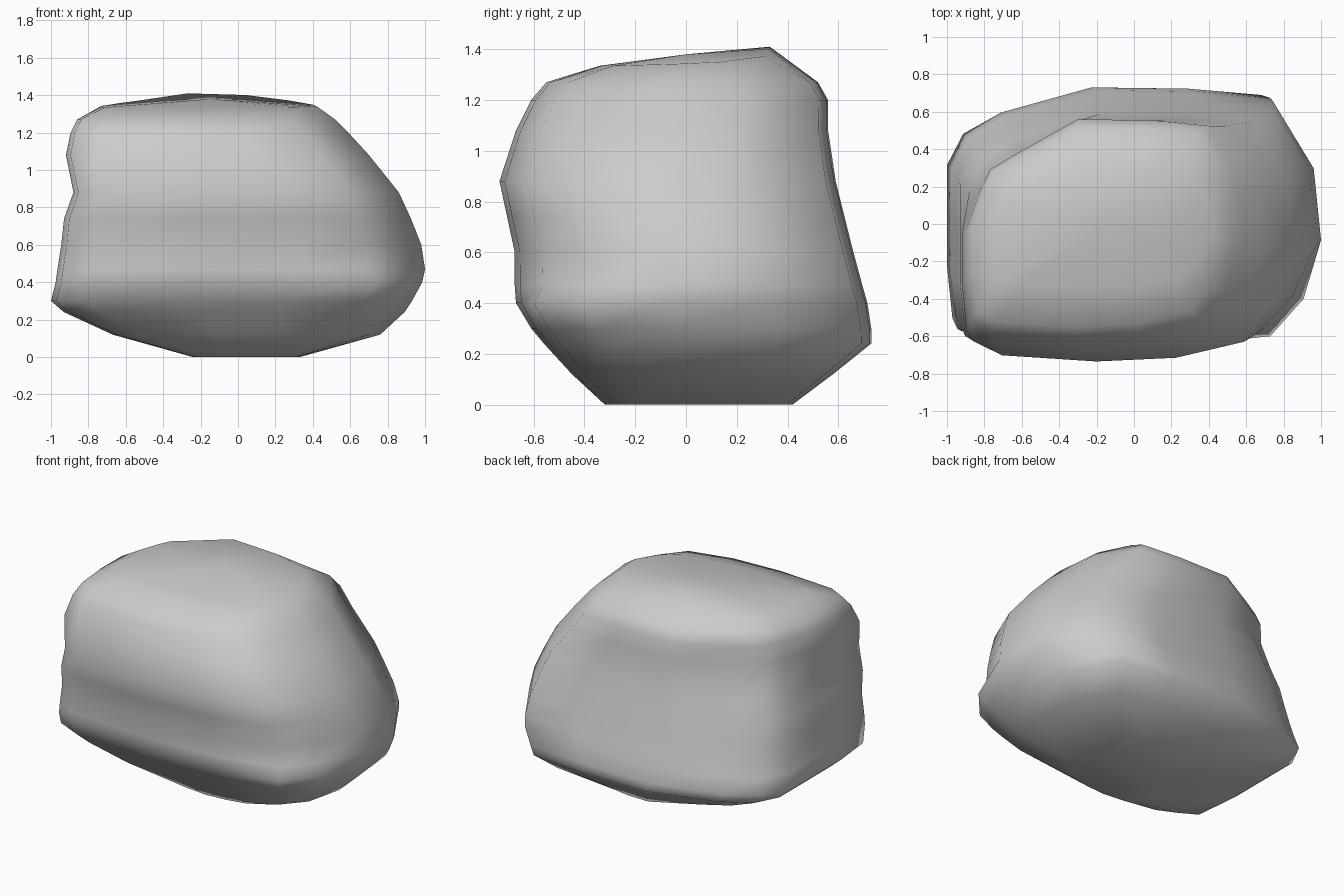
import bpy, bmesh

if "Cube" in bpy.data.objects:
    bpy.data.objects.remove(bpy.data.objects["Cube"])

# Outline of the boulder seen from above, in unit box coordinates
OUTLINE = [(-1, -.42), (-.97, -.84), (-.80, -.95), (-.22, -1), (.27, -.97), (.69, -.84),
           (.86, -.57), (1, -.14), (.96, .42), (.74, .94), (.34, .99), (-.20, 1),
           (-.70, .80), (-.91, .63), (-1, .38), (-1, 0)]

# Levels: z, x min, x max, y min, y max
LEVELS = [(0.00, -.24, .33, -.32, .42),
          (0.12, -.67, .76, -.45, .58),
          (0.24, -.93, .89, -.56, .73),
          (0.30, -1.0, .93, -.61, .73),
          (0.40, -.975, .985, -.67, .715),
          (0.47, -.965, 1.0, -.675, .695),
          (0.60, -.945, .98, -.675, .66),
          (0.74, -.93, .925, -.705, .625),
          (0.88, -.88, .86, -.735, .59),
          (1.08, -.92, .70, -.67, .56),
          (1.20, -.895, .59, -.61, .56),
          (1.27, -.86, .52, -.55, .52),
          (1.335, -.73, .42, -.34, .33)]


def shape_corner(u, v, z):
    """Fills the low front right corner and cuts the high back left one."""
    if z < .42 and u > .5 and v < -.4:
        return u * 1.07, v * 1.07
    if z > 1 and u < -.6 and v > .3:
        return u * .91, v * .86
    return u, v


def top_rise(x, y):
    """Raises the back of the top into a low ridge."""
    return 0.09 * max(0, min(1, (y + .25) / .55)) * max(0, 1 - abs(x + .15) / .72)


bm = bmesh.new()
rings = []
for i, (z, x0, x1, y0, y1) in enumerate(LEVELS):
    ring = []
    for p in OUTLINE:
        u, v = shape_corner(*p, z)
        x = (x0 + x1) / 2 + u * (x1 - x0) / 2
        y = (y0 + y1) / 2 + v * (y1 - y0) / 2
        lift = top_rise(x, y) if i == len(LEVELS) - 1 else 0
        ring.append(bm.verts.new((x, y, z + lift)))
    rings.append(ring)

# Side skin
n = len(OUTLINE)
for a, b in zip(rings, rings[1:]):
    for k in range(n):
        m = (k + 1) % n
        bm.faces.new((a[k], a[m], b[m], b[k]))

# Flat underside and gently crowned top
bm.faces.new(rings[0][::-1])
crown = bm.verts.new((-.15, 0, 1.38))
for k in range(n):
    bm.faces.new((rings[-1][k], rings[-1][(k + 1) % n], crown))

bmesh.ops.recalc_face_normals(bm, faces=bm.faces)
for f in bm.faces:
    f.smooth = True

mesh = bpy.data.meshes.new("boulder")
bm.to_mesh(mesh)
bm.free()
boulder = bpy.data.objects.new("boulder", mesh)
bpy.context.collection.objects.link(boulder)
